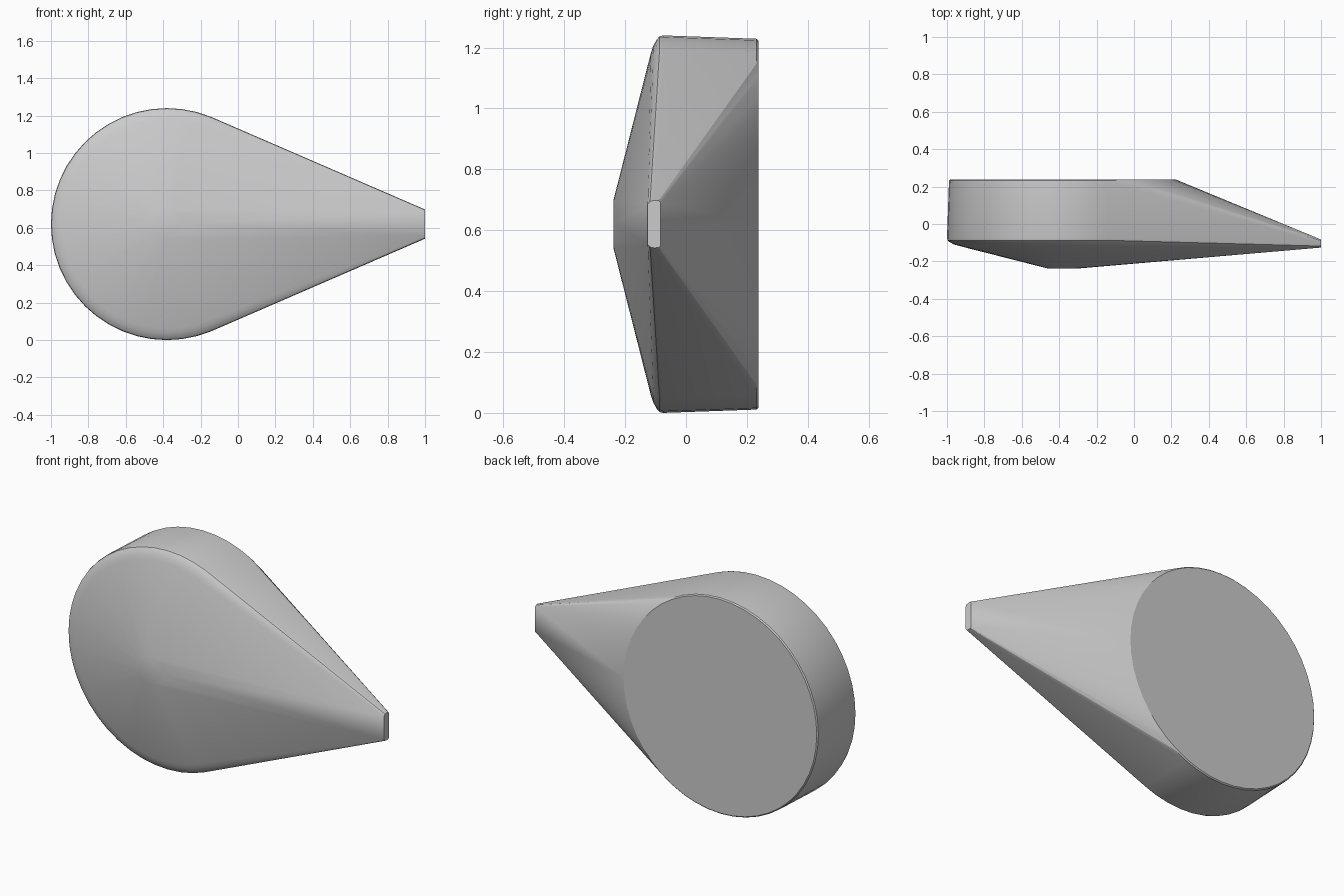
import bpy, bmesh, math

if "Cube" in bpy.data.objects:
    bpy.data.objects.remove(bpy.data.objects["Cube"])

CX, CZ = -0.38, 0.62   # axis of the round end
bm = bmesh.new()


def ring(radius, y, sides=48):
    for i in range(sides):
        a = 2 * math.pi * i / sides
        bm.verts.new((CX + radius * math.cos(a), y, CZ + radius * math.sin(a)))


# Round end: front boss, rounded rim, tapered wall, back disc
ring(0.08, -0.238, 16)
for radius, y in [(0.56, -0.116), (0.585, -0.108), (0.607, -0.096), (0.617, -0.087),
                  (0.62, -0.075), (0.609, 0.232), (0.603, 0.238)]:
    ring(radius, y)

# Narrow blunt tip with chamfered corners
for half, y in [(0.066, -0.126), (0.075, -0.118), (0.078, -0.105), (0.077, -0.09), (0.071, -0.083)]:
    for s in (-1, 1):
        bm.verts.new((1.0, y, CZ + s * half))

# Skin everything with a convex hull
res = bmesh.ops.convex_hull(bm, input=bm.verts[:])
loose = [v for v in bm.verts if not v.link_faces]
bmesh.ops.delete(bm, geom=loose, context='VERTS')
bmesh.ops.dissolve_limit(bm, angle_limit=math.radians(0.3), verts=bm.verts[:], edges=bm.edges[:])
bmesh.ops.recalc_face_normals(bm, faces=bm.faces[:])

mesh = bpy.data.meshes.new("teardrop_body")
bm.to_mesh(mesh)
bm.free()
body = bpy.data.objects.new("teardrop_body", mesh)
bpy.context.collection.objects.link(body)
bpy.context.view_layer.objects.active = body
body.select_set(True)
bpy.ops.object.shade_smooth_by_angle(angle=math.radians(20))
